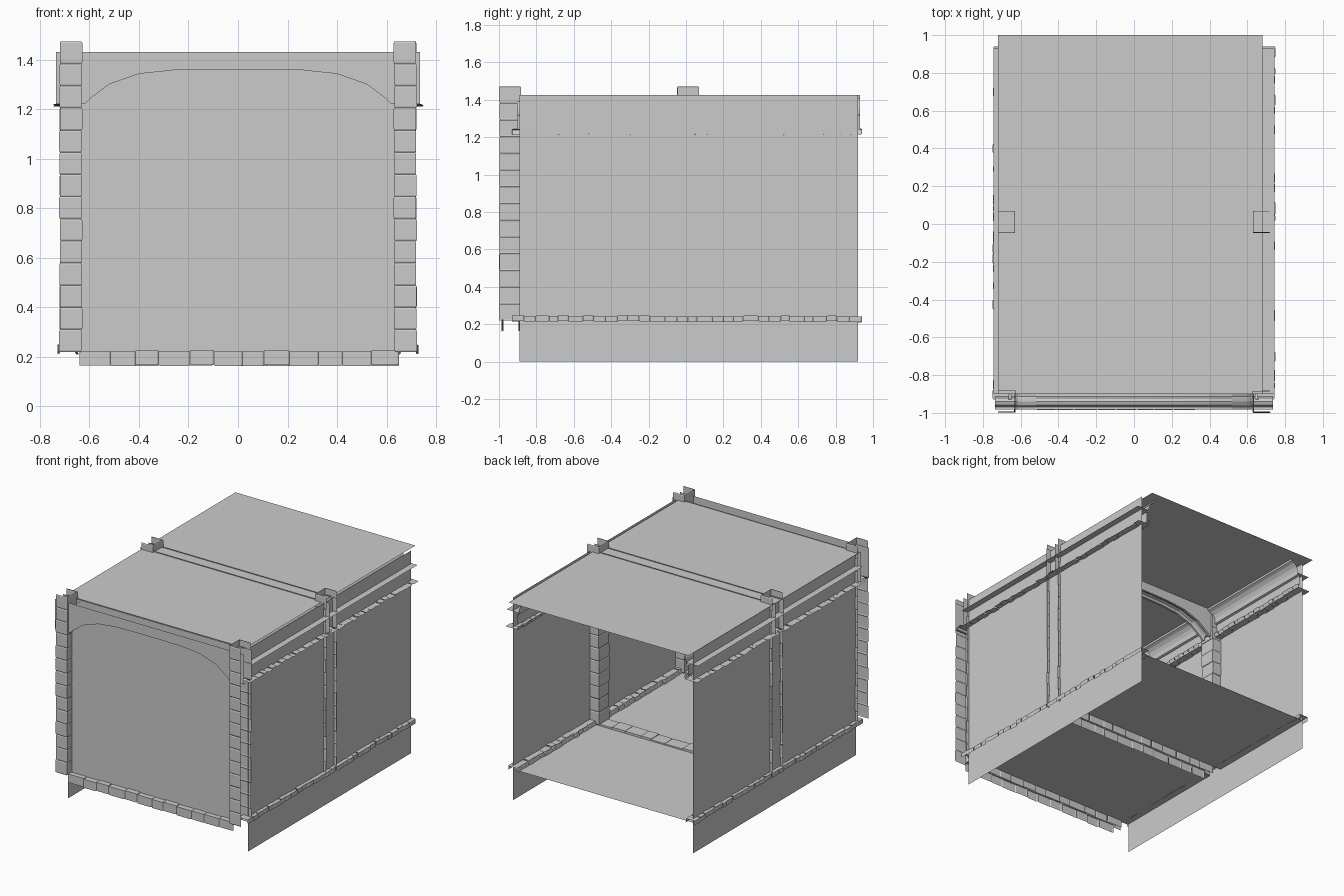
import bpy, bmesh, random
from mathutils import Vector

if "Cube" in bpy.data.objects:
    bpy.data.objects.remove(bpy.data.objects["Cube"])

random.seed(4)


def finish(name, bm):
    mesh = bpy.data.meshes.new(name)
    bm.normal_update()
    bm.to_mesh(mesh)
    bm.free()
    ob = bpy.data.objects.new(name, mesh)
    bpy.context.collection.objects.link(ob)
    return ob


def loft(bm, rings):
    """Join successive open point rows with quads."""
    rows = [[bm.verts.new(p) for p in r] for r in rings]
    for a, b in zip(rows, rows[1:]):
        for i in range(len(a) - 1):
            bm.faces.new((a[i], a[i + 1], b[i + 1], b[i]))


def sheet(name, rings):
    bm = bmesh.new()
    loft(bm, rings)
    return finish(name, bm)


def place(axis, t, p):
    u, v = p
    return {'x': (t, u, v), 'y': (u, t, v), 'z': (u, v, t)}[axis]


def course(name, profile, axis, start, end, count, jitter=0.003, edge=0.006, uneven=0.0):
    """Row of worn stones: an open profile swept per stone, pinched at the joints."""
    bm = bmesh.new()
    step = (end - start) / count
    cuts = [start + step * (i + (random.uniform(-uneven, uneven) if 0 < i < count else 0))
            for i in range(count + 1)]
    cu = sum(p[0] for p in profile) / len(profile)
    cv = sum(p[1] for p in profile) / len(profile)
    for a, b in zip(cuts, cuts[1:]):
        ju, jv = (random.uniform(-jitter, jitter) for _ in range(2))
        rings = []
        for t, pinch in ((a, 0.004), (a + edge, 0), (b - edge, 0), (b, 0.004)):
            row = []
            for u, v in profile:
                d = Vector((cu - u, cv - v)).normalized() * pinch
                row.append(place(axis, t, (u + d.x + ju, v + d.y + jv)))
            rings.append(row)
        loft(bm, rings)
    return finish(name, bm)


def sides():
    return (('left', -1), ('right', 1))


# Outer wall planes
for label, s in sides():
    sheet(label + "_wall", [[(s * 0.70, -0.89, 0), (s * 0.70, 0.92, 0)],
                            [(s * 0.70, -0.89, 1.425), (s * 0.70, 0.92, 1.425)]])

# Ceiling, two floor halves and front infill panel
sheet("ceiling", [[(-0.72, -0.90, 1.425), (0.68, -0.90, 1.425)],
                  [(-0.72, 1.0, 1.425), (0.68, 1.0, 1.425)]])
for label, y0, y1 in (("front", -0.90, -0.045), ("rear", 0.065, 0.92)):
    sheet(label + "_floor", [[(-0.70, y0, 0.215), (0.70, y0, 0.215)],
                             [(-0.70, y1, 0.215), (0.70, y1, 0.215)]])
sheet("front_panel", [[(-0.64, -0.945, 0.2), (0.64, -0.945, 0.2)],
                      [(-0.64, -0.945, 1.40), (0.64, -0.945, 1.40)]])

# Arch half curve, mirrored into a full span
half = [(0.735, 1.22), (0.62, 1.22), (0.60, 1.24), (0.52, 1.30),
        (0.40, 1.342), (0.26, 1.357), (0.10, 1.36)]
span = [(-x, z) for x, z in half] + [(x, z) for x, z in reversed(half)]

for label, yc in (("front", -0.94), ("middle", 0.01)):
    y0, y1 = yc - 0.058, yc + 0.058

    # Three-sided stone pillars, open toward the outside
    for side, s in sides():
        prof = [(s * 0.72, y0), (s * 0.63, y0), (s * 0.63, y1), (s * 0.72, y1)]
        course(f"{label}_{side}_pillar", prof, 'z', 0.22, 1.472, 14, jitter=0.002)

    # Arch: front face, hollowed soffit, back face
    section = [(-0.043, None), (-0.043, 0), (-0.028, 0.0), (-0.018, 0.014),
               (0.0, 0.02), (0.018, 0.014), (0.028, 0.0), (0.043, 0), (0.043, None)]
    sheet(label + "_arch", [[(x, yc + dy, 1.43 if dz is None else z + dz)
                             for x, z in span] for dy, dz in section])

    # Stone threshold, open underneath
    prof = [(yc - 0.043, 0.165), (yc - 0.043, 0.225), (yc + 0.05, 0.225), (yc + 0.05, 0.165)]
    course(label + "_threshold", prof, 'x', -0.64, 0.65, 12, uneven=0.18)

for side, s in sides():
    # Kerb stones along the wall base
    kerb = [(s * 0.725, 0.215), (s * 0.725, 0.245), (s * 0.655, 0.245), (s * 0.648, 0.212)]
    course(side + "_kerb", kerb, 'y', -0.93, 0.94, 30, jitter=0.004, uneven=0.2)

    # Ledge stones under the frieze
    ledge = [(s * 0.745, 1.215), (s * 0.65, 1.215), (s * 0.642, 1.24), (s * 0.66, 1.245)]
    course(side + "_ledge", ledge, 'y', -0.93, 0.94, 36, jitter=0.004, uneven=0.2)

    # Frieze band and cove moulding up to the ceiling
    frieze = [(0.665, 1.24), (0.665, 1.315), (0.65, 1.32), (0.65, 1.332)]
    cove = [(0.745, 1.332), (0.65, 1.332), (0.648, 1.355), (0.638, 1.38),
            (0.62, 1.40), (0.60, 1.41), (0.60, 1.425)]
    for part, prof in (("frieze", frieze), ("cove", cove)):
        sheet(f"{side}_{part}", [[(s * x, y, z) for x, z in prof] for y in (-0.90, 0.93)])
